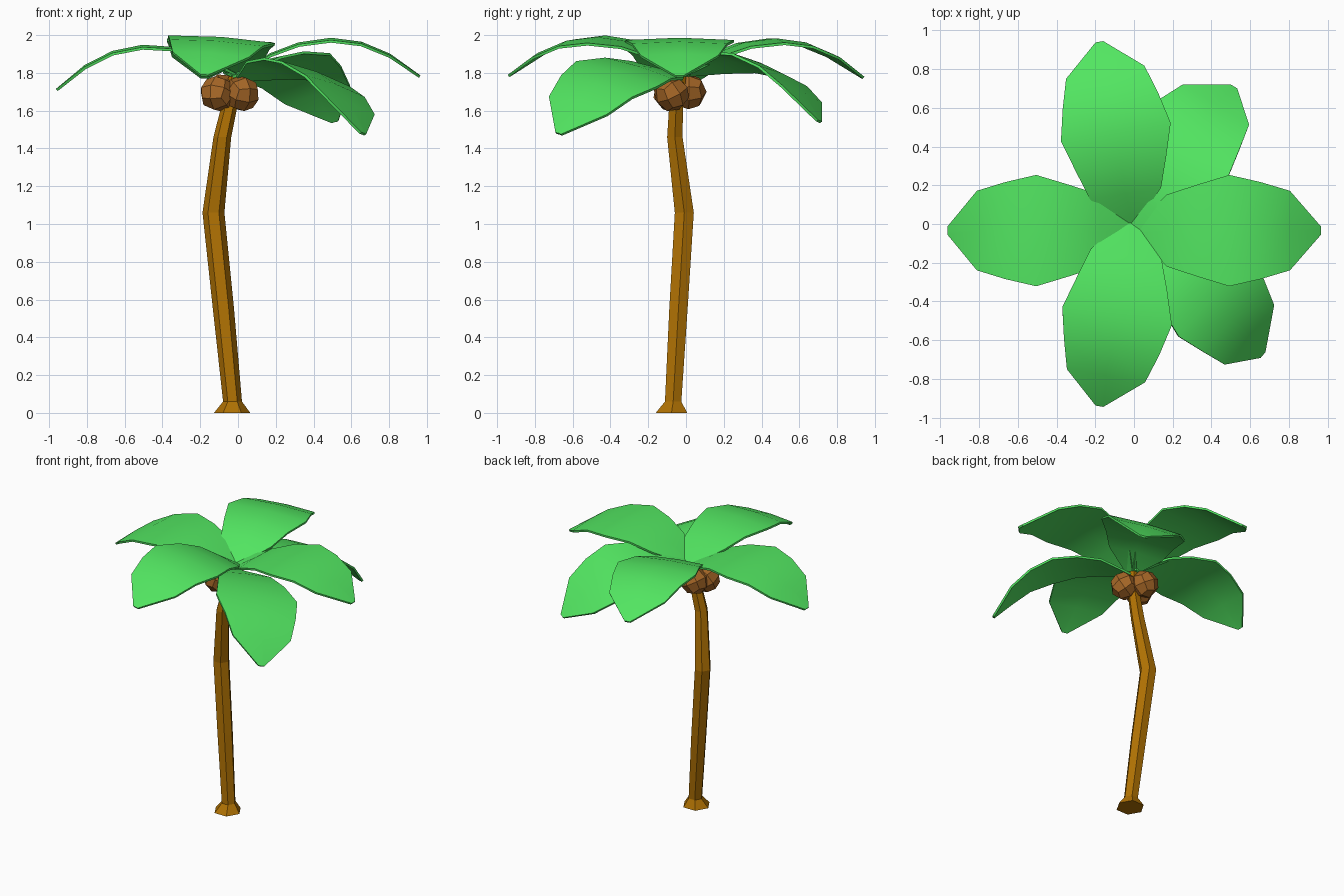
import bpy, bmesh, math
from mathutils import Matrix, Vector

if "Cube" in bpy.data.objects:
    bpy.data.objects.remove(bpy.data.objects["Cube"])


def material(name, rgb):
    m = bpy.data.materials.new(name)
    m.diffuse_color = (*rgb, 1)
    m.use_nodes = True
    m.node_tree.nodes["Principled BSDF"].inputs["Base Color"].default_value = m.diffuse_color
    return m


BARK = material("bark", (0.43, 0.165, 0.001))
GREEN = material("leaf_green", (0.085, 0.79, 0.12))
BROWN = material("coconut_brown", (0.38, 0.135, 0.02))


def finish(name, bm, mat):
    bmesh.ops.recalc_face_normals(bm, faces=bm.faces)
    me = bpy.data.meshes.new(name)
    bm.to_mesh(me)
    bm.free()
    me.materials.append(mat)
    ob = bpy.data.objects.new(name, me)
    bpy.context.collection.objects.link(ob)
    return ob


# Trunk: bent six-sided column with a flared foot (x, y, z, radius)
stations = [(-0.031, -0.077, 0, 0.096), (-0.029, -0.068, 0.06, 0.05),
            (-0.077, -0.04, 0.55, 0.056), (-0.13, -0.009, 1.06, 0.058),
            (-0.083, -0.059, 1.46, 0.047), (-0.042, -0.052, 1.64, 0.042),
            (-0.015, -0.03, 1.78, 0.035)]
bm = bmesh.new()
rings = []
for x, y, z, r in stations:
    rings.append([bm.verts.new((x + r * math.cos(a * math.pi / 3),
                                y + r * math.sin(a * math.pi / 3), z)) for a in range(6)])
for lo, hi in zip(rings, rings[1:]):
    for i in range(6):
        j = (i + 1) % 6
        bm.faces.new((lo[i], lo[j], hi[j], hi[i]))
bm.faces.new(rings[0][::-1])
bm.faces.new(rings[-1])
finish("trunk", bm, BARK)

# Leaf shape: distance out, half width, height
ROWS = [(0, 0.012, 0), (0.18, 0.185, 0.11), (0.33, 0.235, 0.165), (0.50, 0.287, 0.187),
        (0.66, 0.25, 0.168), (0.81, 0.205, 0.107), (0.97, 0.02, 0)]


def leaf(name, hub, azimuth, pitch, roll):
    bm = bmesh.new()
    grid = []
    for u, w, z in ROWS:
        rib = 0.012 * w / 0.287
        grid.append([bm.verts.new((u, s * w, z + (rib if s == 0 else 0))) for s in (-1, 0, 1)])
    for a, b in zip(grid, grid[1:]):
        for i in range(2):
            bm.faces.new((a[i], b[i], b[i + 1], a[i + 1]))
    rot = (Matrix.Rotation(math.radians(azimuth), 4, 'Z')
           @ Matrix.Rotation(math.radians(pitch), 4, 'Y')
           @ Matrix.Rotation(math.radians(roll), 4, 'X'))
    bm.transform(Matrix.Translation(hub) @ rot)
    ob = finish(name, bm, GREEN)
    sol = ob.modifiers.new("thickness", 'SOLIDIFY')
    sol.thickness = 0.014
    sol.offset = 0
    bpy.ops.object.select_all(action='DESELECT')
    ob.select_set(True)
    bpy.context.view_layer.objects.active = ob
    bpy.ops.object.modifier_apply(modifier="thickness")
    bpy.ops.object.shade_smooth_by_angle(angle=math.radians(35))


# Crown of six leaves
leaf("leaf_east", (-0.008, -0.034, 1.78), 0, 0, 0)
leaf("leaf_west", (0.008, -0.034, 1.78), 180, 4.2, 0)
leaf("leaf_north", (-0.018, -0.02, 1.78), 99.5, 0.3, 2)
leaf("leaf_south", (-0.018, 0.02, 1.785), -99.5, 0, -4)
leaf("leaf_south_east", (-0.005, -0.03, 1.765), -44, 17.3, -14)
leaf("leaf_north_east", (-0.018, -0.07, 1.782), 55.5, 14.3, -13)

# Coconuts: faceted quad spheres
for n, c in enumerate([(0.02, -0.077, 1.69), (-0.08, 0.013, 1.70), (-0.108, -0.08, 1.69)]):
    bm = bmesh.new()
    bmesh.ops.create_cube(bm, size=1)
    bmesh.ops.subdivide_edges(bm, edges=bm.edges[:], cuts=1, use_grid_fill=True)
    for v in bm.verts:
        v.co = v.co.normalized() * 0.096
    bm.transform(Matrix.Translation(c) @ Matrix.Rotation(0.5 + n * 1.1, 4, 'Z')
                 @ Matrix.Rotation(0.5, 4, 'X'))
    finish(f"coconut_{n + 1}", bm, BROWN)
